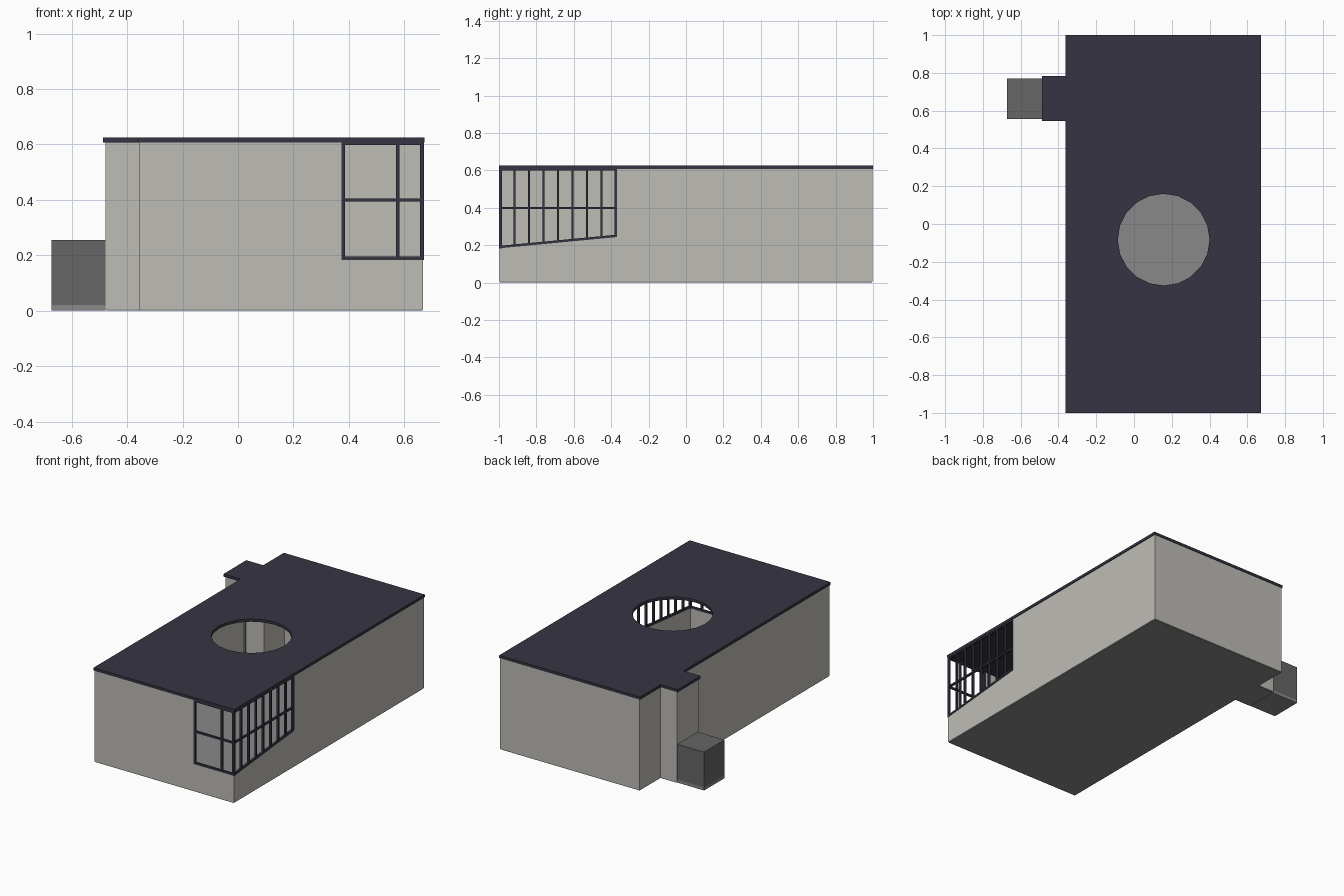
import bpy, bmesh, math
from mathutils import Vector

if "Cube" in bpy.data.objects:
    bpy.data.objects.remove(bpy.data.objects["Cube"])


def material(name, hex_colour):
    def lin(c):
        return c / 12.92 if c <= 0.04045 else ((c + 0.055) / 1.055) ** 2.4
    m = bpy.data.materials.new(name)
    rgb = [lin(int(hex_colour[i:i + 2], 16) / 255) for i in (0, 2, 4)]
    m.diffuse_color = (*rgb, 1)
    m.use_nodes = True
    m.node_tree.nodes["Principled BSDF"].inputs["Base Color"].default_value = m.diffuse_color
    return m


WALL = material("warm_grey_wall", "BFBCB6")
ROOF = material("dark_slate", "353442")
FLOOR = material("mid_grey_floor", "8A8889")
BOX = material("dark_grey_box", "666667")


def prism(name, profile, axis, lo, hi, mat):
    """Extrude a 2D profile along an axis (profile uses the other two axes in order)."""
    bm = bmesh.new()
    verts = []
    for p in profile:
        co = list(p)
        co.insert("xyz".index(axis), lo)
        verts.append(bm.verts.new(co))
    face = bm.faces.new(verts)
    ext = bmesh.ops.extrude_face_region(bm, geom=[face])
    move = Vector([hi - lo if a == axis else 0 for a in "xyz"])
    bmesh.ops.translate(bm, vec=move,
                        verts=[v for v in ext["geom"] if isinstance(v, bmesh.types.BMVert)])
    bmesh.ops.recalc_face_normals(bm, faces=bm.faces)
    me = bpy.data.meshes.new(name)
    bm.to_mesh(me)
    bm.free()
    me.materials.append(mat)
    ob = bpy.data.objects.new(name, me)
    bpy.context.collection.objects.link(ob)
    return ob


def box(name, x, y, z, mat):
    return prism(name, [(x[0], y[0]), (x[1], y[0]), (x[1], y[1]), (x[0], y[1])], "z", *z, mat)


def footprint(x0, x1, yb, xa, ya0, ya1):
    """Plan of the room with the small alcove on the left."""
    return [(x0, -yb), (x1, -yb), (x1, yb), (x0, yb),
            (x0, ya1), (xa, ya1), (xa, ya0), (x0, ya0)]


T = 0.01                      # wall thickness
X0, X1, Y = -0.358, 0.668, 0.997
XA, YA0, YA1 = -0.478, 0.552, 0.778
Z0, Z1 = 0.005, 0.608


def sill(y):                  # slope of the side window's lower edge
    return 0.19 + (y + 1) * 0.06 / 0.63


# floor
prism("floor", footprint(X0 + .003, X1 - .003, Y - .003, XA + .003, YA0 + .003, YA1 - .003),
      "z", 0, 0.008, FLOOR)

# walls
prism("front_wall", [(X0, Z0), (X1, Z0), (X1, 0.19), (0.38, 0.19), (0.38, Z1), (X0, Z1)],
      "y", -Y, -Y + T, WALL)
prism("right_wall", [(-Y + T, Z0), (Y - T, Z0), (Y - T, Z1), (-0.375, Z1),
                     (-0.375, sill(-0.375)), (-Y + T, sill(-Y + T))],
      "x", X1 - T, X1, WALL)
box("back_wall", (X0, X1), (Y - T, Y), (Z0, Z1), WALL)
box("left_wall_front", (X0, X0 + T), (-Y + T, YA0), (Z0, Z1), WALL)
box("left_wall_back", (X0, X0 + T), (YA1, Y - T), (Z0, Z1), WALL)
box("alcove_front_wall", (XA, X0 + T), (YA0, YA0 + T), (Z0, Z1), WALL)
box("alcove_back_wall", (XA, X0 + T), (YA1 - T, YA1), (Z0, Z1), WALL)
box("alcove_end_wall", (XA, XA + T), (YA0 + T, YA1 - T), (0.245, Z1), WALL)

# low box behind the alcove, open towards the room
BX, B0, B1, BZ = -0.673, 0.557, 0.771, 0.255
box("box_floor", (BX, XA), (B0, B1), (0, 0.02), FLOOR)
box("box_top", (BX, XA), (B0, B1), (BZ - T, BZ), BOX)
box("box_end", (BX, BX + T), (B0, B1), (0.02, BZ - T), BOX)
box("box_front", (BX + T, XA), (B0, B0 + T), (0.02, BZ - T), BOX)
box("box_back", (BX + T, XA), (B1 - T, B1), (0.02, BZ - T), BOX)

# roof with a round opening
roof = prism("roof", footprint(-0.363, 0.673, 1.0, -0.488, 0.545, 0.784), "z", Z1, 0.626, ROOF)
N = 20
ring = [(0.157 + 0.243 * math.cos(2 * math.pi * i / N),
         -0.083 + 0.243 * math.sin(2 * math.pi * i / N)) for i in range(N)]
cutter = prism("roof_opening_cutter", ring, "z", 0.55, 0.7, ROOF)
cutter.hide_render = True
cutter.hide_viewport = True
cutter.display_type = "WIRE"
cut = roof.modifiers.new("round_opening", "BOOLEAN")
cut.operation = "DIFFERENCE"
cut.solver = "EXACT"
cut.object = cutter

# front window frame
FY = (-1.0, -0.985)
box("window_corner_post", (0.657, 0.672), FY, (0.183, Z1), ROOF)
box("front_window_post", (0.373, 0.386), FY, (0.183, Z1), ROOF)
box("front_window_bar", (0.571, 0.583), FY, (0.19, Z1), ROOF)
for n, z in (("bottom", (0.183, 0.196)), ("middle", (0.394, 0.405)), ("top", (0.598, Z1))):
    box("front_window_%s_rail" % n, (0.38, 0.66), (-0.999, -0.986), z, ROOF)

# side window frame with sloping sill
FX = (0.657, 0.672)
prism("side_window_sill", [(-0.986, sill(-0.986) - .007), (-0.37, sill(-0.37) - .007),
                           (-0.37, sill(-0.37) + .006), (-0.986, sill(-0.986) + .006)],
      "x", *FX, ROOF)
box("side_window_post", FX, (-0.382, -0.369), (sill(-0.37), Z1), ROOF)
for n, z in (("middle", (0.394, 0.405)), ("top", (0.598, Z1))):
    box("side_window_%s_rail" % n, (0.658, 0.671), (-0.986, -0.38), z, ROOF)
for i in range(1, 8):
    y = -0.995 + i * 0.0775
    box("side_window_bar_%d" % i, (0.6575, 0.6715), (y - .0055, y + .0055), (sill(y), Z1), ROOF)
